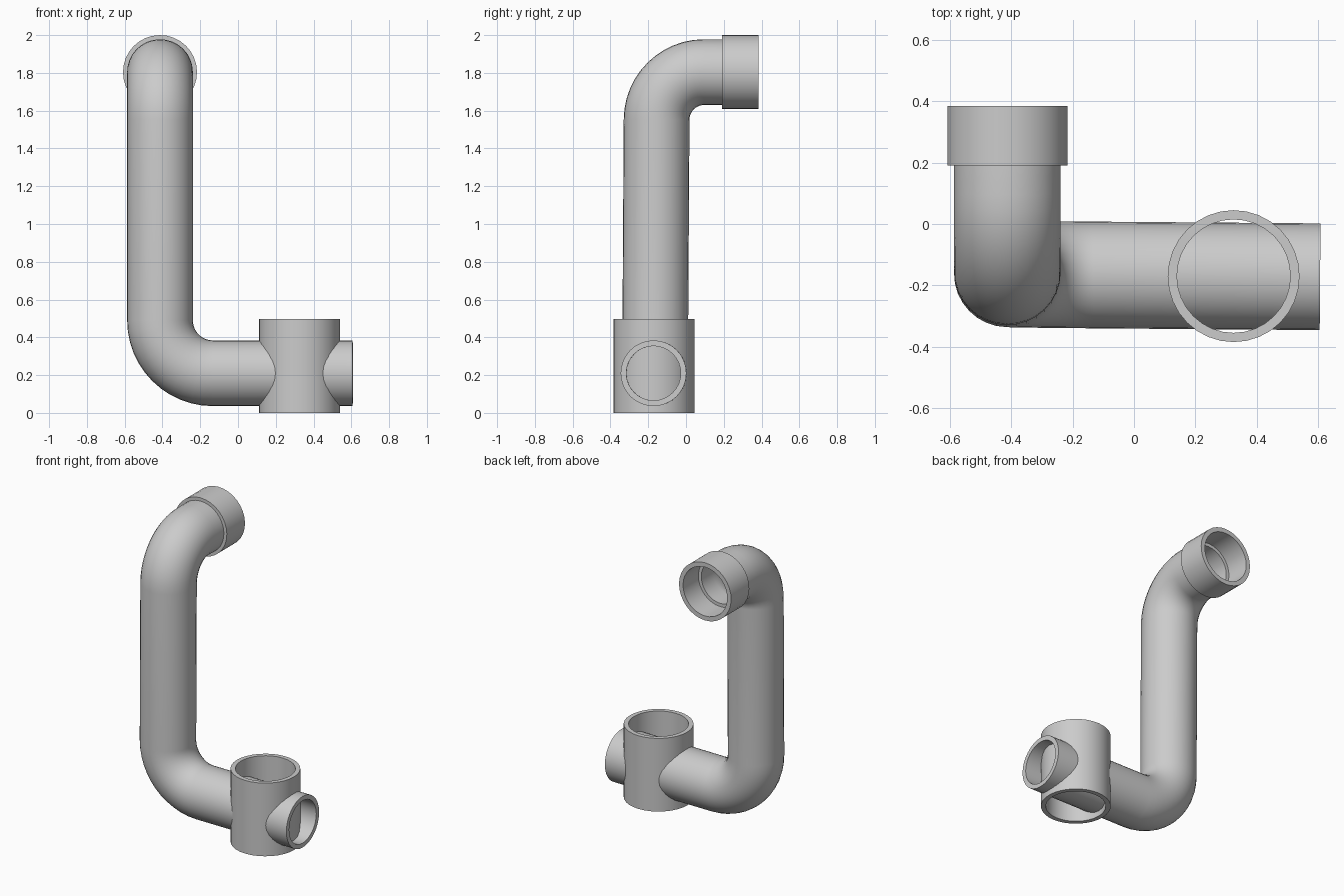
import bpy, bmesh, math
from mathutils import Vector

if "Cube" in bpy.data.objects:
    bpy.data.objects.remove(bpy.data.objects["Cube"])

SEG = 32


def tube(name, stations, closed=True):
    """Skin circles placed along stations (point, tangent, radius) into a closed wall."""
    bm = bmesh.new()
    rings = []
    side = None
    tangent = None
    for p, t, r in stations:
        t = t.normalized()
        if side is None:
            side = t.orthogonal().normalized()
        else:
            side = tangent.rotation_difference(t) @ side
            side = (side - t * side.dot(t)).normalized()
        tangent = t
        up = t.cross(side)
        rings.append([bm.verts.new(p + r * (math.cos(a) * side + math.sin(a) * up))
                      for a in (2 * math.pi * i / SEG for i in range(SEG))])
    for k, ring in enumerate(rings):
        nxt = rings[(k + 1) % len(rings)]
        for i in range(SEG):
            j = (i + 1) % SEG
            bm.faces.new((ring[i], ring[j], nxt[j], nxt[i]))
    bmesh.ops.recalc_face_normals(bm, faces=bm.faces[:])
    mesh = bpy.data.meshes.new(name)
    bm.to_mesh(mesh)
    bm.free()
    obj = bpy.data.objects.new(name, mesh)
    bpy.context.collection.objects.link(obj)
    bpy.ops.object.select_all(action='DESELECT')
    obj.select_set(True)
    bpy.context.view_layer.objects.active = obj
    bpy.ops.object.shade_smooth_by_angle(angle=math.radians(35))
    return obj


def elbow(corner, a, b, radius, steps=12):
    """Points and tangents of a rounded corner from direction a to direction b."""
    for k in range(steps + 1):
        t = math.pi / 2 * k / steps
        yield (corner - a * radius * (1 - math.sin(t)) + b * radius * (1 - math.cos(t)),
               a * math.cos(t) + b * math.sin(t))


# Bent pipe centre line: right end, lower corner, upper corner, back end
start = Vector((0.607, -0.172, 0.21))
low = Vector((-0.413, -0.164, 0.21))
high = Vector((-0.413, -0.154, 1.804))
end = Vector((-0.413, 0.385, 1.804))
d1, d2, d3 = (low - start).normalized(), (high - low).normalized(), (end - high).normalized()
path = [(start, d1), *elbow(low, d1, d2, 0.28), *elbow(high, d2, d3, 0.25)]


def at_y(y):
    return Vector((end.x, y, end.z))


# Pipe with the wider socket at its back end, outer wall then inner wall
R, WALL, SOCKET = 0.174, 0.03, 0.196
outer = [(p, t, R) for p, t in path]
outer += [(at_y(0.19), d3, R), (at_y(0.19), d3, SOCKET), (end, d3, SOCKET)]
inner = [(p, t, R - WALL) for p, t in path]
inner += [(at_y(0.22), d3, R - WALL), (at_y(0.22), d3, SOCKET - WALL), (end, d3, SOCKET - WALL)]

# Two-sided wall: the inner stations run back to the start
tube("bent_pipe", outer + inner[::-1])

# Upright open sleeve crossing the lower pipe
up = Vector((0, 0, 1))
base, top = Vector((0.325, -0.17, 0)), Vector((0.325, -0.17, 0.497))
tube("upright_sleeve", [(base, up, 0.215), (top, up, 0.215), (top, up, 0.185), (base, up, 0.185)])
